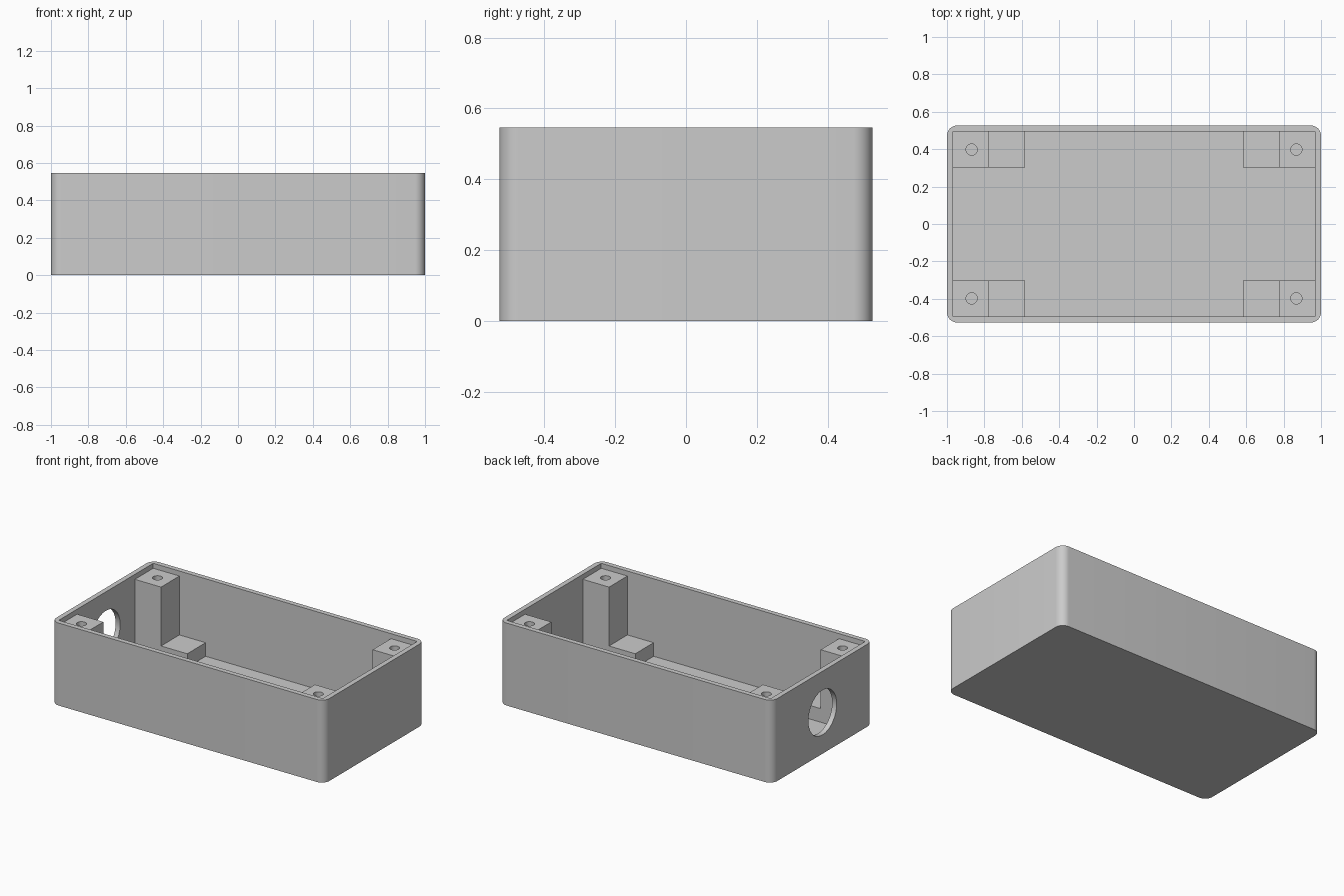
import bpy, bmesh, math
from mathutils import Matrix, Vector

if "Cube" in bpy.data.objects:
    bpy.data.objects.remove(bpy.data.objects["Cube"], do_unlink=True)

# Main dimensions
HX, HY, H = 1.0, 0.527, 0.546      # outer half sizes and height
WALL = 0.033
IX, IY = HX - WALL, HY - WALL      # inner half sizes
RADIUS = 0.055                     # vertical corner radius
BLOCK = 0.192                      # footprint of a post and of its step
POST_TOP, STEP_TOP = H - WALL, 0.123
EMBED = 0.01                       # how far blocks sink into the shell

grey = bpy.data.materials.new("plain grey")
grey.use_nodes = True
grey.diffuse_color = (0.6, 0.6, 0.6, 1)
grey.node_tree.nodes["Principled BSDF"].inputs["Base Color"].default_value = (0.6, 0.6, 0.6, 1)


def make_object(name, bm):
    bmesh.ops.recalc_face_normals(bm, faces=bm.faces)
    mesh = bpy.data.meshes.new(name)
    bm.to_mesh(mesh)
    bm.free()
    mesh.materials.append(grey)
    obj = bpy.data.objects.new(name, mesh)
    bpy.context.collection.objects.link(obj)
    return obj


def box(name, low, high, corner=0):
    low, high = Vector(low), Vector(high)
    bm = bmesh.new()
    bmesh.ops.create_cube(bm, size=1)
    bmesh.ops.scale(bm, vec=high - low, verts=bm.verts)
    bmesh.ops.translate(bm, vec=(low + high) / 2, verts=bm.verts)
    if corner:
        upright = [e for e in bm.edges if abs(e.verts[0].co.z - e.verts[1].co.z) > 0.1]
        bmesh.ops.bevel(bm, geom=upright, offset=corner, segments=10, profile=0.5, affect='EDGES')
    return make_object(name, bm)


def cylinder(name, centre, radius, depth, axis='Z', sides=48):
    bm = bmesh.new()
    bmesh.ops.create_cone(bm, cap_ends=True, segments=sides, radius1=radius, radius2=radius, depth=depth)
    turn = Matrix.Rotation(math.pi / 2, 4, 'Y') if axis == 'X' else Matrix()
    bmesh.ops.transform(bm, matrix=Matrix.Translation(centre) @ turn, verts=bm.verts)
    return make_object(name, bm)


def activate(obj):
    bpy.ops.object.select_all(action='DESELECT')
    obj.select_set(True)
    bpy.context.view_layer.objects.active = obj


def cut(obj, cutter):
    mod = obj.modifiers.new("cut", 'BOOLEAN')
    mod.operation, mod.solver, mod.object = 'DIFFERENCE', 'EXACT', cutter
    activate(obj)
    bpy.ops.object.modifier_apply(modifier=mod.name)
    bpy.data.objects.remove(cutter, do_unlink=True)


def finish(obj):
    activate(obj)
    bpy.ops.object.shade_smooth_by_angle(angle=math.radians(30))


# Open tray with rounded corners and a round port in one end wall
tray = box("tray", (-HX, -HY, 0), (HX, HY, H), RADIUS)
cut(tray, box("cavity_cutter", (-IX, -IY, WALL), (IX, IY, H + 0.2)))
cut(tray, cylinder("port_cutter", (-HX + WALL / 2, 0, H / 2), 0.148, 0.2, 'X', 64))
finish(tray)


# Corner screw post with a low step beside it, made from an L profile
def corner_post(name, sx, sy):
    outer, post, step = IX + EMBED, IX - BLOCK, IX - 2 * BLOCK
    base = WALL - EMBED
    profile = [(outer, base), (outer, POST_TOP), (post, POST_TOP),
               (post, STEP_TOP), (step, STEP_TOP), (step, base)]
    bm = bmesh.new()
    face = bm.faces.new([bm.verts.new((sx * x, sy * (IY + EMBED), z)) for x, z in profile])
    side = bmesh.ops.extrude_face_region(bm, geom=[face])["geom"]
    bmesh.ops.translate(bm, vec=(0, -sy * (BLOCK + EMBED), 0),
                        verts=[v for v in side if isinstance(v, bmesh.types.BMVert)])
    obj = make_object(name, bm)
    centre = (sx * (IX - BLOCK / 2 - 0.003), sy * (IY - BLOCK / 2), POST_TOP)
    cut(obj, cylinder("screw_cutter", centre, 0.03, 0.6, sides=32))
    finish(obj)


for sx, end in ((1, "left"), (-1, "right")):
    for sy, side in ((-1, "front"), (1, "back")):
        corner_post(f"{side}_{end}_post", sx, sy)
